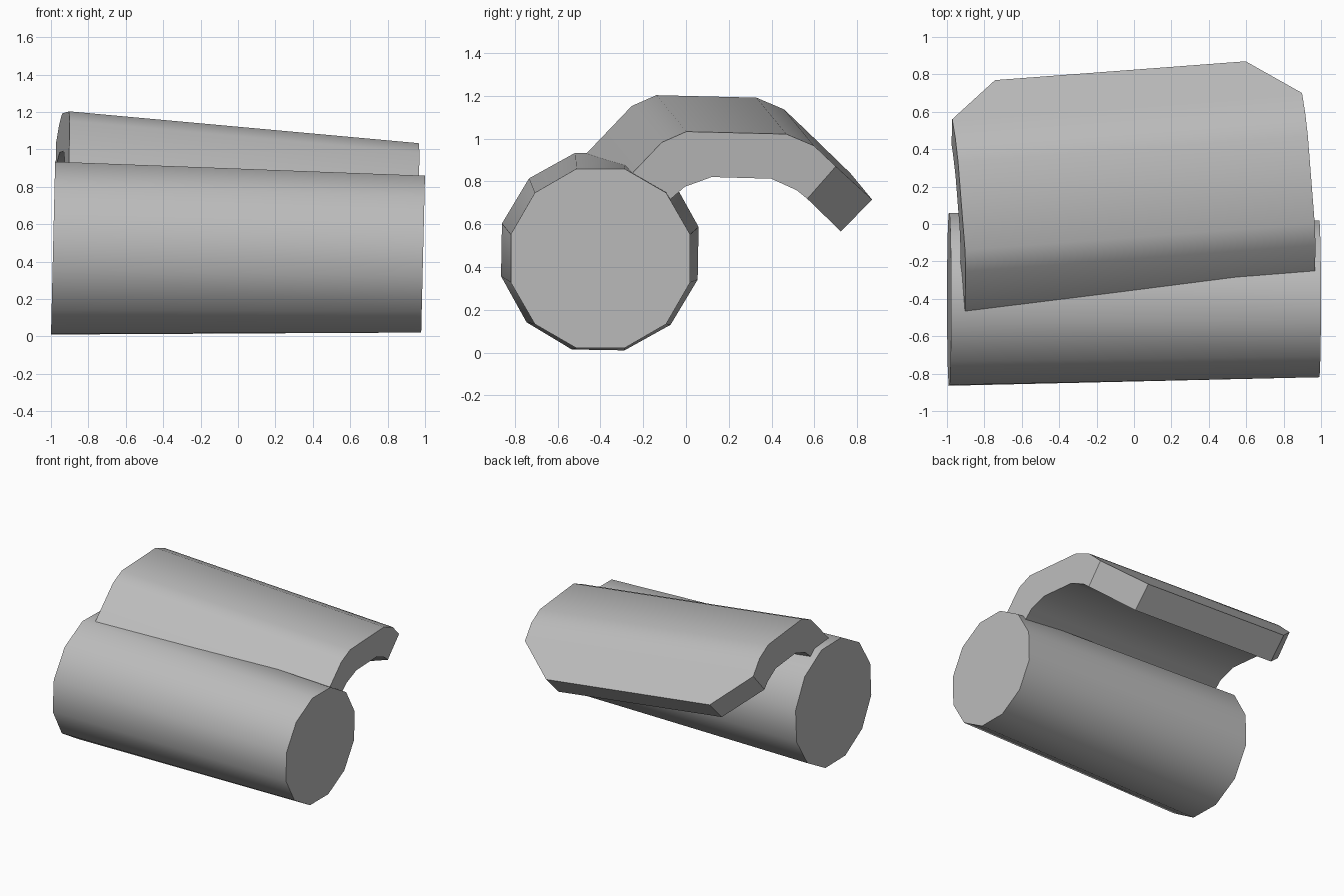
import bpy, bmesh, math

if "Cube" in bpy.data.objects:
    bpy.data.objects.remove(bpy.data.objects["Cube"])

grey = bpy.data.materials.new("plain grey")
grey.diffuse_color = (0.5, 0.5, 0.5, 1)
grey.use_nodes = True
grey.node_tree.nodes["Principled BSDF"].inputs["Base Color"].default_value = grey.diffuse_color


def make_object(name, rings):
    """Skin a list of equal closed rings and cap both ends."""
    bm = bmesh.new()
    rows = [[bm.verts.new(p) for p in ring] for ring in rings]
    n = len(rows[0])
    for a, b in zip(rows, rows[1:]):
        for i in range(n):
            j = (i + 1) % n
            bm.faces.new((a[i], a[j], b[j], b[i]))
    bm.faces.new(rows[0])
    bm.faces.new(rows[-1])
    bmesh.ops.recalc_face_normals(bm, faces=bm.faces)
    mesh = bpy.data.meshes.new(name)
    bm.to_mesh(mesh)
    bm.free()
    mesh.materials.append(grey)
    obj = bpy.data.objects.new(name, mesh)
    bpy.context.collection.objects.link(obj)
    bpy.context.view_layer.objects.active = obj
    obj.select_set(True)
    bpy.ops.object.shade_smooth_by_angle(angle=math.radians(40))
    obj.select_set(False)


# Tapered twelve-sided log, ends leaning slightly
def log_ring(x, cy, cz, r, turn):
    ring = []
    for k in range(12):
        a = math.radians(turn + 30 * k)
        z = cz + r * math.sin(a)
        ring.append((x + 0.024 * z, cy + r * math.cos(a), z))
    return ring


make_object("log", [log_ring(-1.0, -0.403, 0.472, 0.476, 14),
                    log_ring(0.979, -0.40, 0.44, 0.434, 15)])

# Curled bark sheet: outer y, z, inner y, z at each bend of the curl
bends = [(-0.40, 0.846, -0.25, 0.71), (-0.186, 1.071, -0.076, 0.861),
         (-0.071, 1.121, 0.05, 0.906), (0.40, 1.106, 0.33, 0.896),
         (0.53, 1.05, 0.45, 0.841), (0.633, 0.952, 0.50, 0.80),
         (0.825, 0.77, 0.68, 0.62)]


def bark_point(y, z, end, inset):
    x = (0.859 if end > 0 else -1.011) - 0.075 * y + 0.091 * z - end * inset
    return (x, y + 0.075 * x, z - 0.091 * x)


rings = []
for i, (oy, oz, iy, iz) in enumerate(bends):
    # the free edge has both corners cut off
    cut_l, cut_r = (0.26, 0.27) if i == len(bends) - 1 else (0, 0)
    cut_l = 0.28 - 0.02 if cut_l else 0
    rings.append([bark_point(oy, oz, -1, cut_l), bark_point(oy, oz, 1, cut_r),
                  bark_point(iy, iz, 1, cut_r), bark_point(iy, iz, -1, cut_l)])
make_object("bark_sheet", rings)
